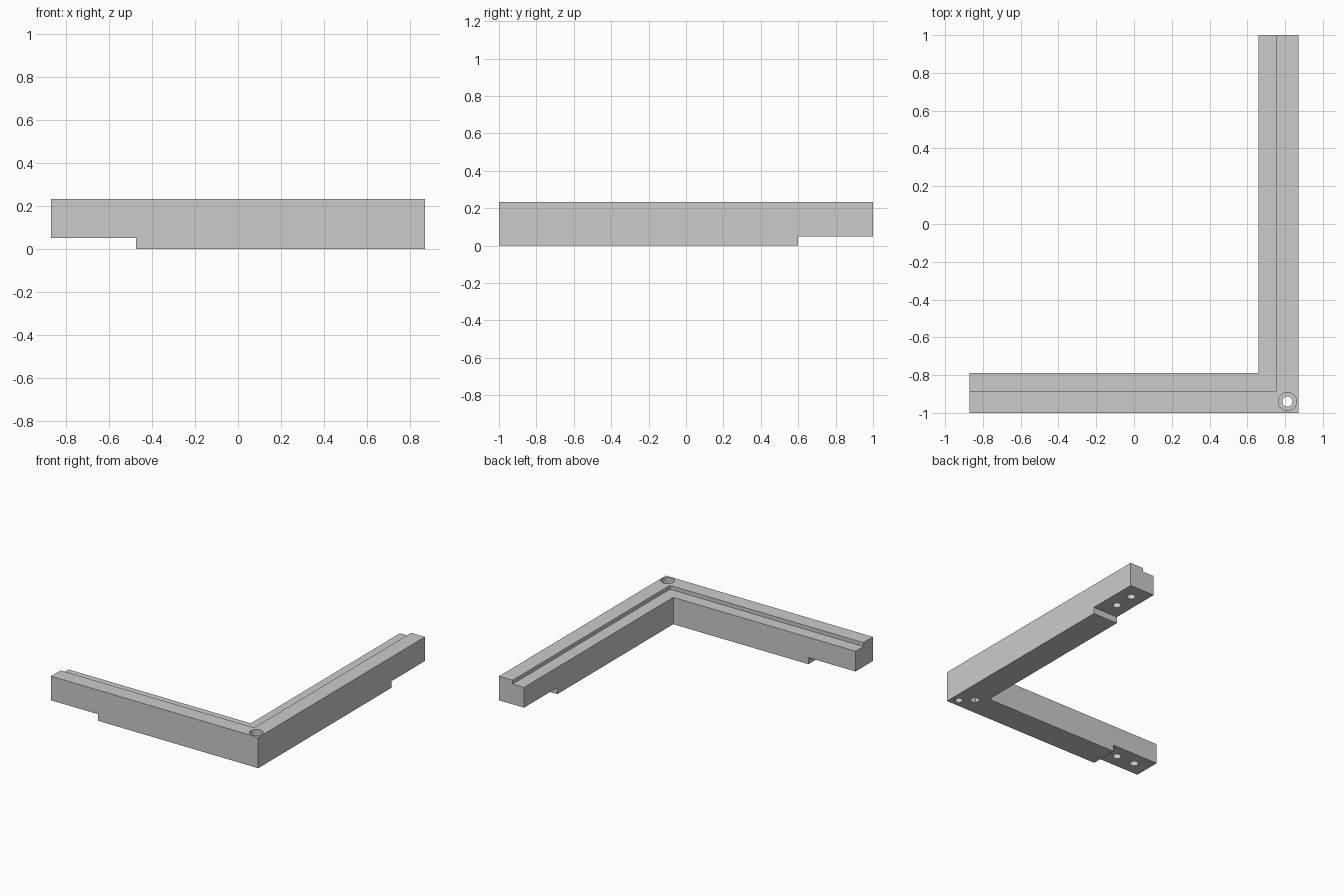
import bpy, bmesh
from mathutils import Vector

X, Y, TOP = 0.87, 1.0, 0.233      # half extents and height
ARM, RIM = 0.21, 0.115            # arm width, raised outer rim width
LEDGE, NOTCH = 0.204, 0.05        # ledge height, underside notch height

old = bpy.data.objects.get("Cube")
if old:
    bpy.data.objects.remove(old, do_unlink=True)

grey = bpy.data.materials.new("plain grey")
grey.use_nodes = True
colour = (0.6, 0.6, 0.6, 1)
grey.diffuse_color = colour
grey.node_tree.nodes["Principled BSDF"].inputs["Base Color"].default_value = colour


def prism(name, outline, z0, z1):
    """Extrude a flat outline from z0 to z1."""
    bm = bmesh.new()
    face = bm.faces.new([bm.verts.new((x, y, z0)) for x, y in outline])
    top = bmesh.ops.extrude_face_region(bm, geom=[face])["geom"]
    verts = [v for v in top if isinstance(v, bmesh.types.BMVert)]
    bmesh.ops.translate(bm, vec=(0, 0, z1 - z0), verts=verts)
    bmesh.ops.recalc_face_normals(bm, faces=bm.faces)
    mesh = bpy.data.meshes.new(name)
    bm.to_mesh(mesh)
    bm.free()
    mesh.materials.append(grey)
    ob = bpy.data.objects.new(name, mesh)
    bpy.context.collection.objects.link(ob)
    return ob


def box(name, x0, x1, y0, y1, z0, z1):
    return prism(name, [(x0, y0), (x1, y0), (x1, y1), (x0, y1)], z0, z1)


def drill(name, x, y, r, z0, z1):
    ring = []
    for i in range(32):
        p = Vector((r, 0)) if i == 0 else p
        ring.append((x + p.x, y + p.y))
        p = p.copy()
        p.rotate(turn)
    return prism(name, ring, z0, z1)


from mathutils import Matrix
from math import pi
turn = Matrix.Rotation(2 * pi / 32, 2)


def corner_outline(near, far, over=0.0):
    """L shape between two offsets from the outer sides."""
    a, b = X - near, X - far
    c, d = near - Y, far - Y
    return [(-X - over, c), (a, c), (a, Y + over), (b, Y + over), (b, d), (-X - over, d)]


# L-shaped body
frame = prism("corner_frame", corner_outline(0, ARM), 0, TOP)

# Recessed inner ledge and the underside notches at both arm ends
cutters = [
    prism("ledge_cutter", corner_outline(RIM, ARM + 0.02, 0.1), LEDGE, TOP + 0.1),
    box("side_notch_cutter", X - ARM - 0.1, X + 0.1, 0.6, Y + 0.1, -0.1, NOTCH),
    box("front_notch_cutter", -X - 0.1, -0.475, -Y - 0.1, ARM - Y + 0.1, -0.1, NOTCH),
]

# Blind peg holes in the notches, two per arm
for inset in (0.12, 0.275):
    cutters.append(drill("side_peg_cutter", X - ARM / 2, Y - inset, 0.03, 0, 0.16))
    cutters.append(drill("front_peg_cutter", inset - X, ARM / 2 - Y, 0.03, 0, 0.16))

# Corner screw hole with a wider seat, and a square pocket beneath
cutters += [
    drill("screw_cutter", 0.812, -0.94, 0.027, -0.1, TOP + 0.1),
    drill("screw_seat_cutter", 0.812, -0.94, 0.048, TOP - 0.07, TOP + 0.1),
    box("pocket_cutter", 0.7, 0.76, -0.895, -0.835, -0.1, 0.1),
]

bpy.context.view_layer.objects.active = frame
for ob in cutters:
    ob.hide_render = True
    mod = frame.modifiers.new(ob.name, "BOOLEAN")
    mod.operation, mod.solver, mod.object = "DIFFERENCE", "EXACT", ob
    bpy.ops.object.modifier_apply(modifier=mod.name)
    bpy.data.objects.remove(ob, do_unlink=True)

# Smooth hole walls, crisp edges elsewhere
bpy.ops.object.select_all(action="DESELECT")
frame.select_set(True)
bpy.ops.object.shade_smooth_by_angle(angle=0.6)
